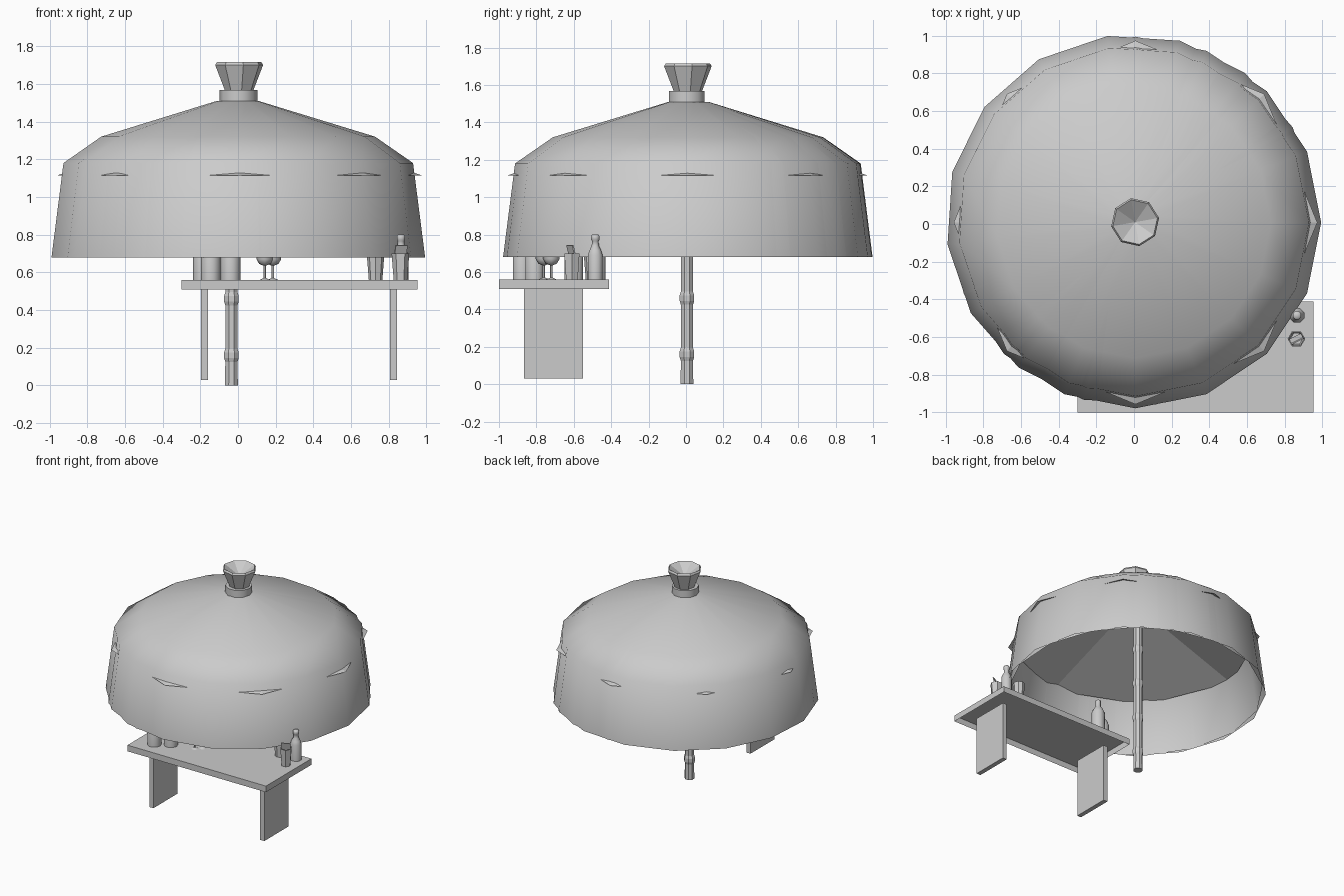
import bpy, bmesh, math

old = bpy.data.objects.get("Cube")
if old:
    bpy.data.objects.remove(old, do_unlink=True)

grey = bpy.data.materials.new("plain grey")
grey.use_nodes = True
grey.diffuse_color = (0.6, 0.6, 0.6, 1)
grey.node_tree.nodes["Principled BSDF"].inputs["Base Color"].default_value = (0.6, 0.6, 0.6, 1)


def add_object(name, bm, at, smooth=None):
    mesh = bpy.data.meshes.new(name)
    bm.to_mesh(mesh)
    bm.free()
    mesh.materials.append(grey)
    obj = bpy.data.objects.new(name, mesh)
    obj.location = at
    bpy.context.collection.objects.link(obj)
    if smooth:
        bpy.ops.object.select_all(action='DESELECT')
        obj.select_set(True)
        bpy.context.view_layer.objects.active = obj
        bpy.ops.object.shade_smooth_by_angle(angle=math.radians(smooth))
    return obj


def lathe(name, profile, sides, at, turn=0.0, smooth=None):
    """Spin (radius, height) points; a zero radius closes to a tip."""
    bm = bmesh.new()
    rings = []
    for r, z in profile:
        if r == 0:
            rings.append([bm.verts.new((0, 0, z))] * sides)
            continue
        angles = [math.radians(turn) + math.tau * i / sides for i in range(sides)]
        rings.append([bm.verts.new((r * math.cos(a), r * math.sin(a), z)) for a in angles])
    for low, high in zip(rings, rings[1:]):
        for i in range(sides):
            j = (i + 1) % sides
            corners = dict.fromkeys((low[i], low[j], high[j], high[i]))
            bm.faces.new(list(corners))
    return add_object(name, bm, at, smooth)


def box(name, low, high, open_bottom=False):
    size = [b - a for a, b in zip(low, high)]
    bm = bmesh.new()
    bmesh.ops.create_cube(bm, size=1)
    bmesh.ops.scale(bm, vec=size, verts=bm.verts)
    if open_bottom:
        under = [f for f in bm.faces if f.normal.z < -0.5]
        bmesh.ops.delete(bm, geom=under, context='FACES_ONLY')
    return add_object(name, bm, [(a + b) / 2 for a, b in zip(low, high)])


# Two slightly turned thatch layers over an eight-sided inner roof
thatch = [(0.986, 0.68), (0.922, 1.18), (0.72, 1.32), (0.1, 1.51), (0, 1.51)]
lathe("thatch_layer_a", thatch, 16, (0.007, 0.008, 0), 0, 80)
lathe("thatch_layer_b", thatch, 16, (-0.012, 0.02, 0), 7.5, 80)
lathe("inner_roof", [(0.965, 1.115), (0, 1.46)], 8, (0.008, 0.008, 0))

# Roof finial with a hollow top
lathe("finial_collar", [(0, 1.5), (0.1, 1.5), (0.1, 1.567), (0, 1.567)], 10, (0.003, 0.005, 0), 0, 50)
lathe("finial_cup", [(0, 1.567), (0.077, 1.567), (0.129, 1.7), (0.12, 1.715), (0, 1.64)],
      8, (0.006, 0.01, 0), 10)

# Bamboo pole with evenly spaced joints
pole = [(0, 0), (0.037, 0)]
for k in range(5):
    z = 0.16 + 0.3 * k
    pole += [(0.035, z - 0.035), (0.042, z - 0.015), (0.042, z + 0.015), (0.035, z + 0.035)]
pole += [(0.035, 1.45), (0, 1.45)]
lathe("bamboo_pole", pole, 8, (-0.035, 0.005, 0), 22.5)

# Bar table
box("table_top", (-0.3, -1, 0.51), (0.953, -0.412, 0.56), True)
for side, x in (("right", -0.197), ("left", 0.807)):
    box(side + "_table_leg", (x, -0.865, 0.03), (x + 0.037, -0.552, 0.515))

# Drinks on the table
TOP = 0.56
lathe("slim_bottle", [(0, 0), (0.042, 0), (0.042, 0.13), (0.034, 0.155), (0.021, 0.18),
                      (0.019, 0.205), (0.024, 0.212), (0.024, 0.232), (0.018, 0.24), (0, 0.24)],
      8, (0.865, -0.485, TOP), 22.5, 60)
tumbler = [(0, 0), (0.036, 0), (0.047, 0.14), (0.041, 0.14), (0.032, 0.02), (0, 0.02)]
lathe("garnished_tumbler", tumbler, 6, (0.862, -0.61, TOP))
garnish = box("garnish", (0.827, -0.614, 0.65), (0.897, -0.606, 0.745))
garnish.rotation_euler = (math.radians(15), 0, math.radians(27))
lathe("plain_tumbler", tumbler, 8, (0.73, -0.5, TOP))
stout = [(0, 0), (0.052, 0), (0.052, 0.16), (0.04, 0.19), (0.02, 0.22), (0.02, 0.27), (0, 0.27)]
for name, x, y in (("front", -0.145, -0.875), ("middle", -0.04, -0.81),
                   ("side", -0.187, -0.6), ("back", -0.045, -0.48)):
    lathe("stout_bottle_" + name, stout, 10, (x, y, TOP), 0, 50)
glass = [(0, 0), (0.028, 0), (0.006, 0.01), (0.006, 0.075), (0.03, 0.085), (0.044, 0.11),
         (0.038, 0.2), (0.034, 0.2), (0.039, 0.11), (0, 0.085)]
for name, x, y in (("right", 0.142, -0.76), ("left", 0.185, -0.72)):
    lathe("stem_glass_" + name, glass, 8, (x, y, TOP), 0, 50)
